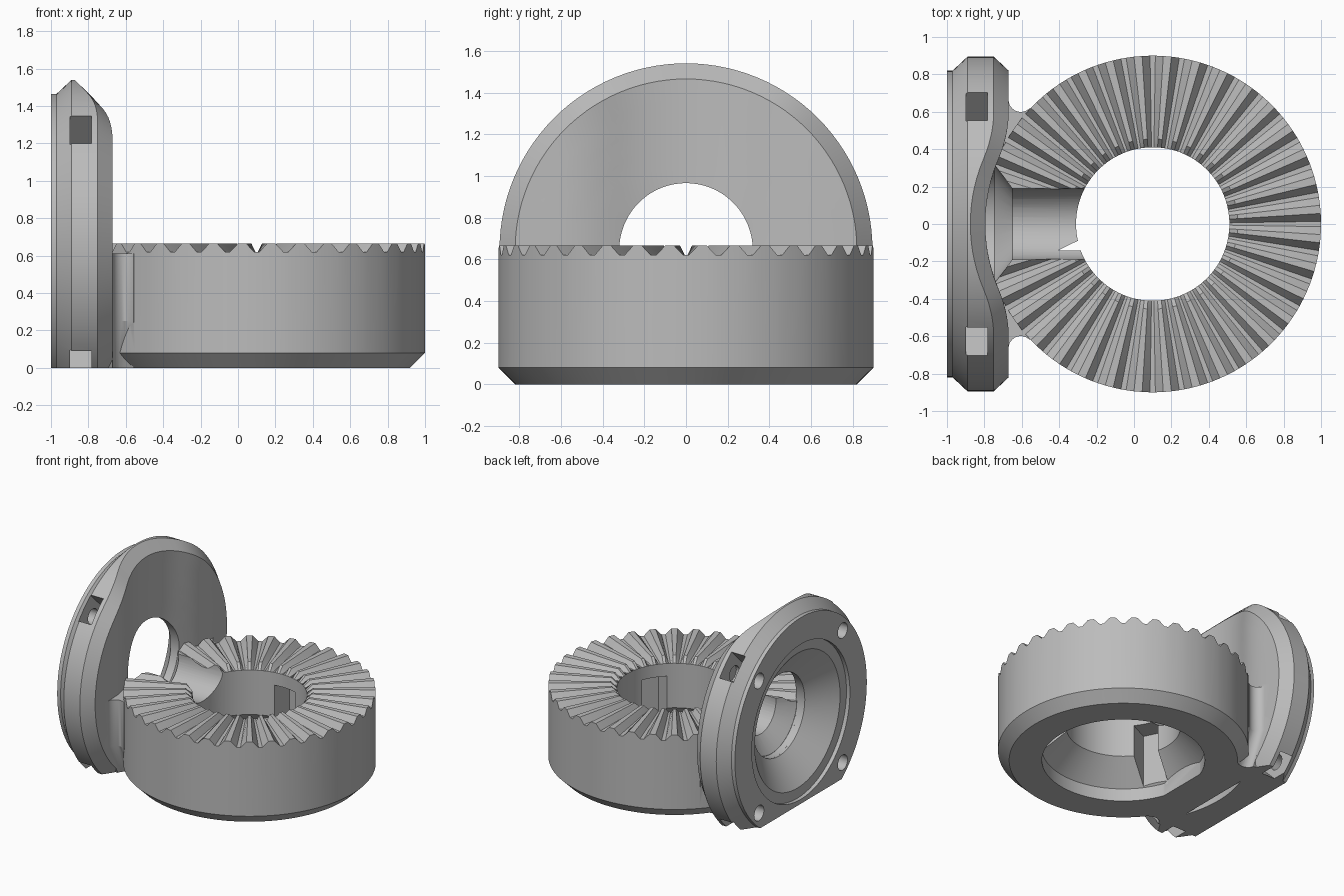
import bpy, bmesh, math
from mathutils import Matrix

cube = bpy.data.objects.get("Cube")
if cube:
    bpy.data.objects.remove(cube, do_unlink=True)

RING_X = 0.1       # centre of the toothed ring
DISC_Z = 0.645     # height of the upright disc's axis
TEETH = 36

grey = bpy.data.materials.new("plain grey")
grey.use_nodes = True
grey.diffuse_color = (0.5, 0.5, 0.5, 1)
grey.node_tree.nodes["Principled BSDF"].inputs["Base Color"].default_value = (0.5, 0.5, 0.5, 1)


def finish(bm, name):
    bmesh.ops.recalc_face_normals(bm, faces=bm.faces)
    mesh = bpy.data.meshes.new(name)
    bm.to_mesh(mesh)
    bm.free()
    mesh.materials.append(grey)
    obj = bpy.data.objects.new(name, mesh)
    bpy.context.collection.objects.link(obj)
    return obj


def bridge(bm, a, b):
    """Quads between two closed loops of vertices."""
    for s in range(len(a)):
        t = (s + 1) % len(a)
        bm.faces.new((a[s], a[t], b[t], b[s]))


def revolve(name, rows, segments, place):
    """Closed loop of rows swept round; place(row, step, segments) gives each point."""
    bm = bmesh.new()
    grid = [[bm.verts.new(place(row, s, segments)) for s in range(segments)] for row in rows]
    for a, b in zip(grid, grid[1:] + grid[:1]):
        bridge(bm, a, b)
    return finish(bm, name)


def box(name, size, matrix):
    bm = bmesh.new()
    bmesh.ops.create_cube(bm, size=1, matrix=matrix @ Matrix.Diagonal((*size, 1)))
    return finish(bm, name)


def cone_x(name, x0, x1, r0, r1, y=0, z=DISC_Z, segments=64):
    """Cylinder or cone lying along x."""
    bm = bmesh.new()
    turn = Matrix.Translation(((x0 + x1) / 2, y, z)) @ Matrix.Rotation(math.pi / 2, 4, "Y")
    bmesh.ops.create_cone(bm, cap_ends=True, segments=segments, radius1=r0,
                          radius2=r1, depth=x1 - x0, matrix=turn)
    return finish(bm, name)


def combine(target, tool, operation):
    mod = target.modifiers.new(operation.lower(), "BOOLEAN")
    mod.operation = operation
    mod.solver = "EXACT"
    mod.object = tool
    bpy.context.view_layer.update()
    result = bpy.data.meshes.new_from_object(
        target.evaluated_get(bpy.context.evaluated_depsgraph_get()))
    target.modifiers.clear()
    target.data = result
    bpy.data.objects.remove(tool, do_unlink=True)


# Toothed ring: bottom chamfer, wide lower socket, narrow bore, radial teeth on top
def ring_point(row, step, segments):
    r, z = row
    if z is None:
        z = 0.62 if step % 4 < 2 else 0.665
    angle = math.tau / TEETH * (step // 4 + (-0.09, 0.09, 0.36, 0.64)[step % 4])
    return (RING_X + r * math.cos(angle), r * math.sin(angle), z)


ring_rows = [(0.8, -0.02), (0.9, 0.08), (0.9, None), (0.455, None), (0.41, 0.62),
             (0.41, 0.27), (0.585, 0.1), (0.585, -0.02)]
body = revolve("coupling_body", ring_rows, TEETH * 4, ring_point)


# Upright disc: the inner face is hollowed where the mating ring passes
def inner_face(y):
    y = abs(y)
    if y < 0.35:
        return RING_X - math.sqrt(0.895 ** 2 - y * y)
    return -0.67 - 0.84 * max(0.603 - y, 0) ** 2


def disc_point(row, step, segments):
    r, x, follows = row
    angle = math.tau * step / segments
    y = r * math.sin(angle)
    if follows:
        x += inner_face(y)
    return (x, y, DISC_Z + r * math.cos(angle))


disc_rows = [(0.82, -1, False), (0.82, -0.97, False), (0.895, -0.89, False),
             (0.895, -0.08, True)]
disc_rows += [(0.82 - 0.1 * i, 0, True) for i in range(6)]
disc_rows += [(0.32, -0.81, False), (0.53, -0.97, False), (0.61, -0.97, False),
              (0.61, -1, False)]
combine(body, revolve("upright_disc", disc_rows, 112, disc_point), "UNION")

# Web joining ring and disc, with rounded hollows at both sides, narrower at its foot
arc = [math.radians(180 + 15 * i) for i in range(10)]
side = [(-0.74, 0.665)] + [(-0.605 + 0.066 * math.cos(a), 0.665 + 0.066 * math.sin(a))
                           for a in arc] + [(-0.45, 0.58)]
outline = side + [(x, -y) for x, y in reversed(side)]
bm = bmesh.new()
loops = [[bm.verts.new((x, y * width, z)) for x, y in outline]
         for z, width in ((-0.03, 0.78), (0.25, 1), (0.612, 1))]
bridge(bm, loops[0], loops[1])
bridge(bm, loops[1], loops[2])
bm.faces.new(loops[0])
bm.faces.new(loops[2])
combine(body, finish(bm, "joining_web"), "UNION")

# Flat underside
combine(body, box("floor_cutter", (4, 4, 1), Matrix.Translation((0, 0, -0.5))), "DIFFERENCE")

# Flared passage from the disc into the ring bore
for x0, x1, r0, r1 in ((-0.815, -0.745, 0.3195, 0.3195), (-0.746, -0.65, 0.319, 0.19),
                       (-0.66, 0.05, 0.19, 0.19)):
    combine(body, cone_x("passage_cutter", x0, x1, r0, r1), "DIFFERENCE")

# Three keyways in the ring bore
for degrees in (86, 206, 326):
    at = (Matrix.Translation((RING_X, 0, 0.3)) @ Matrix.Rotation(math.radians(degrees), 4, "Z")
          @ Matrix.Translation((0.43, 0, 0)))
    combine(body, box("keyway_cutter", (0.28, 0.19, 0.44), at), "DIFFERENCE")

# Four screw holes from the back, each meeting a nut slot open at the rim
for quarter in range(4):
    angle = math.radians(45 + 90 * quarter)
    at = (Matrix.Translation((-0.842, 0, DISC_Z)) @ Matrix.Rotation(angle, 4, "X")
          @ Matrix.Translation((0, 0, 0.85)))
    combine(body, box("nut_slot_cutter", (0.115, 0.21, 0.4), at), "DIFFERENCE")
    hole = cone_x("screw_hole_cutter", -1.1, -0.76, 0.06, 0.06, 0.735 * math.sin(angle),
                  DISC_Z + 0.735 * math.cos(angle), 24)
    combine(body, hole, "DIFFERENCE")

# Smooth curved walls, crisp edges
bpy.ops.object.select_all(action="DESELECT")
body.select_set(True)
bpy.context.view_layer.objects.active = body
bpy.ops.object.shade_smooth_by_angle(angle=math.radians(25))
